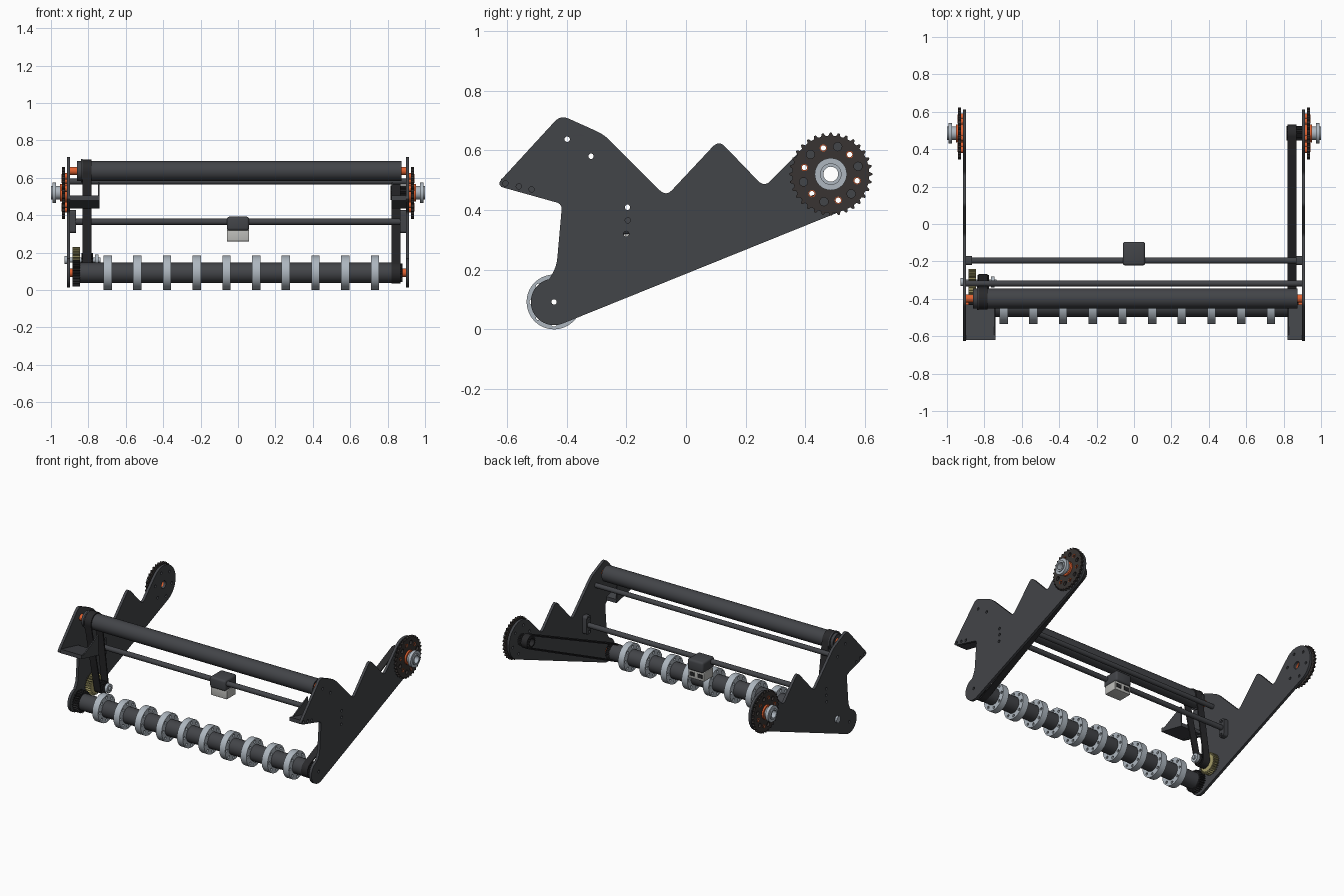
import bpy, bmesh
from math import sin, cos, pi, radians, hypot, atan2, acos
from mathutils import Matrix, Vector

if "Cube" in bpy.data.objects:
    bpy.data.objects.remove(bpy.data.objects["Cube"])


def material(name, rgb):
    m = bpy.data.materials.new(name)
    m.diffuse_color = (*rgb, 1)
    m.use_nodes = True
    m.node_tree.nodes["Principled BSDF"].inputs["Base Color"].default_value = m.diffuse_color
    return m


DARK = material("dark_grey", (0.055, 0.058, 0.065))
BLACK = material("black_rubber", (0.022, 0.022, 0.024))
SPROCKET = material("sprocket_brown", (0.04, 0.034, 0.032))
SILVER = material("silver", (0.42, 0.47, 0.52))
ORANGE = material("orange", (0.75, 0.12, 0.03))
BRASS = material("olive_brass", (0.38, 0.34, 0.14))
LIGHT = material("light_grey", (0.5, 0.5, 0.48))
TO_SIDE = Matrix(((0, 0, 1, 0), (1, 0, 0, 0), (0, 1, 0, 0), (0, 0, 0, 1)))


# --- profile helpers, all in (y, z) ---
def arc(c, r, a0, a1, n=24):
    return [(c[0] + r * cos(radians(a0 + (a1 - a0) * i / n)),
             c[1] + r * sin(radians(a0 + (a1 - a0) * i / n))) for i in range(n + 1)]


def circle(c, r, n=32):
    return arc(c, r, 0, 360, n)[:-1]


def fillet(p, c, q, d, n=6):
    c = Vector(c)
    a = c + (Vector(p) - c).normalized() * d
    b = c + (Vector(q) - c).normalized() * d
    return [tuple(a * (1 - t) ** 2 + c * 2 * t * (1 - t) + b * t * t)
            for t in [i / n for i in range(n + 1)]]


def rounded(pts, d):
    out = []
    for i, p in enumerate(pts):
        out += fillet(pts[i - 1], p, pts[(i + 1) % len(pts)], d)
    return out


def gear(c, r, depth, teeth):
    pts = []
    for i in range(teeth):
        for f, k in ((-.3, 1), (-.1, 0), (.1, 0), (.3, 1)):
            a = 2 * pi * (i + f) / teeth
            rr = r - depth * k
            pts.append((c[0] + rr * cos(a), c[1] + rr * sin(a)))
    return pts


def belt_loop(c1, r1, c2, r2):
    dx, dz = c2[0] - c1[0], c2[1] - c1[1]
    t = atan2(dz, dx) * 180 / pi
    k = acos((r1 - r2) / hypot(dx, dz)) * 180 / pi
    return arc(c2, r2, t - k, t + k) + arc(c1, r1, t + k, t + 360 - k)


# --- solid helpers ---
def finish(name, me, mat):
    me.materials.clear()
    me.materials.append(mat)
    me.shade_smooth()
    me.set_sharp_from_angle(angle=radians(30))
    ob = bpy.data.objects.new(name, me)
    bpy.context.collection.objects.link(ob)
    return ob


def prism(name, loops, x0, x1, mat):
    """Outline plus hole loops, extruded along x."""
    x0, x1 = min(x0, x1), max(x0, x1)
    cu = bpy.data.curves.new(name, 'CURVE')
    cu.dimensions = '2D'
    cu.fill_mode = 'BOTH'
    cu.extrude = (x1 - x0) / 2
    for pts in loops:
        sp = cu.splines.new('POLY')
        sp.points.add(len(pts) - 1)
        for p, v in zip(sp.points, pts):
            p.co = (v[0], v[1], 0, 1)
        sp.use_cyclic_u = True
    tmp = bpy.data.objects.new("tmp", cu)
    me = bpy.data.meshes.new_from_object(tmp)
    bpy.data.objects.remove(tmp)
    me.transform(Matrix.Translation(((x0 + x1) / 2, 0, 0)) @ TO_SIDE)
    bm = bmesh.new()
    bm.from_mesh(me)
    bmesh.ops.remove_doubles(bm, verts=bm.verts, dist=1e-5)
    bmesh.ops.recalc_face_normals(bm, faces=bm.faces)
    bm.to_mesh(me)
    bm.free()
    return finish(name, me, mat)


def tube(name, c, r, x0, x1, mat, bore=0):
    return prism(name, [circle(c, r)] + ([circle(c, bore, 20)] if bore else []), x0, x1, mat)


def box(name, lo, hi, mat, bevel=0):
    bm = bmesh.new()
    bmesh.ops.create_cube(bm, size=1)
    for v in bm.verts:
        v.co = [(a + b) / 2 + (b - a) * k for a, b, k in zip(lo, hi, v.co)]
    if bevel:
        bmesh.ops.bevel(bm, geom=bm.edges[:], offset=bevel, segments=3, profile=.5, affect='EDGES')
    me = bpy.data.meshes.new(name)
    bm.to_mesh(me)
    bm.free()
    return finish(name, me, mat)


# --- axis positions (y, z) ---
PIVOT, LOW, TOP = (.485, .52), (-.442, .092), (-.398, .637)
BRACE, CAM, IDLER = (-.318, .58), (-.195, .365), (-.31, .16)
ring = [(PIVOT[0] + .091 * cos(radians(a)), PIVOT[1] + .091 * sin(radians(a)))
        for a in range(46, 406, 60)]
slots = [(PIVOT[0] + .095 * cos(radians(a)), PIVOT[1] + .095 * sin(radians(a)))
         for a in range(76, 436, 60)]

# side plate outline, clockwise from the front tip
corners = [(-.415, .42), (-.637, .482), (-.42, .718), (-.275, .653), (-.067, .445),
           (.11, .634), (.262, .476), (.394, .61)]
outline = []
for i in range(1, 7):
    outline += fillet(corners[i - 1], corners[i], corners[i + 1], .03)
outline += arc(PIVOT, .128, 135, -67.8, 32)
outline += arc(LOW, .078, -67.8, -258)
outline += fillet((-.455, .17), (-.432, .19), (-.43, .25), .06)[2:]
outline += fillet((-.43, .25), (-.415, .42), (-.62, .477), .02)
holes = [(-.605, .489), (-.56, .479), (-.517, .469), TOP, BRACE,
         (-.196, .409), CAM, (-.2, .32), LOW]

for s, side in ((-1, "left"), (1, "right")):
    prism(side + "_side_plate", [outline] + [circle(h, .009, 16) for h in holes]
          + [circle(h, .009, 16) for h in ring] + [circle(PIVOT, .025)], s * .897, s * .915, DARK)
    # sprocket, spacers and hub
    prism(side + "_sprocket", [gear(PIVOT, .139, .01, 32), circle(PIVOT, .025)]
          + [circle(h, .009, 16) for h in ring] + [circle(h, .014, 16) for h in slots],
          s * .926, s * .941, SPROCKET)
    for h in ring:
        tube(side + "_sprocket_spacer", h, .017, s * .915, s * .926, ORANGE, .009)
        tube(side + "_sprocket_bushing", h, .012, s * .941, s * .944, ORANGE, .009)
    tube(side + "_pivot_spacer", PIVOT, .05, s * .915, s * .926, ORANGE, .025)
    tube(side + "_hub_ring", PIVOT, .048, s * .941, s * .953, ORANGE, .025)
    tube(side + "_hub_barrel", PIVOT, .036, s * .953, s * 1.0, SILVER, .025)
    tube(side + "_hub_flange", PIVOT, .054, s * .972, s * .993, SILVER, .03)
    # bearings at the roller ends
    for c, nm in ((TOP, "_upper_bearing"), (LOW, "_lower_bearing")):
        tube(side + nm, c, .022, s * .855, s * .897, ORANGE, .009)
    # sensor rod clamp
    prism(side + "_rod_clamp", [rounded([(-.22, .305), (-.22, .427), (-.172, .427), (-.172, .305)], .016)]
          + [circle(h, .009, 16) for h in holes[5:8]], s * .865, s * .897, DARK)
    # slanted front shelf with gusset
    inner = .74 if s < 0 else .822
    prism(side + "_front_shelf", [[(-.62, .478), (-.62, .505), (-.43, .46), (-.43, .435)]],
          s * inner, s * .897, DARK)
    prism(side + "_shelf_gusset", [[(-.60, .495), (-.435, .575), (-.435, .455)]],
          s * inner, s * (inner + .008), DARK)

# rollers and cross rods
tube("upper_roller", TOP, .053, -.86, .875, DARK, .044)
tube("lower_roller", LOW, .054, -.85, .85, DARK, .044)
tube("brace_rod", BRACE, .016, -.897, .897, DARK, .009)
tube("sensor_rod", CAM, .017, -.897, .897, DARK, .009)
for c, r, nm in ((TOP, .05, "upper"), (LOW, .05, "lower")):
    for s in (-1, 1):
        tube(nm + "_roller_cap", c, r, s * .838, s * .853, DARK, .009)

# intake wheels along the lower roller
spokes = [circle((LOW[0] + .074 * cos(k * pi / 4), LOW[1] + .074 * sin(k * pi / 4)), .009, 12)
          for k in range(8)]
for i in range(10):
    x = -.697 + i * .1588
    prism("intake_wheel", [circle(LOW, .092, 40), circle(LOW, .054)] + spokes,
          x - .022, x + .022, SILVER)

# right drive belt, lower roller to pivot
prism("drive_belt", [belt_loop(LOW, .056, PIVOT, .046), belt_loop(LOW, .048, PIVOT, .038)],
      .822, .868, BLACK)
prism("drive_pulley", [gear(PIVOT, .038, .006, 20), circle(PIVOT, .025)], .815, .897, BLACK)
prism("lower_drive_pulley", [gear(LOW, .05, .007, 24), circle(LOW, .009, 16)], .815, .88, BLACK)

# left transfer belt, idler shaft to upper roller
prism("transfer_belt", [belt_loop(IDLER, .044, TOP, .06), belt_loop(IDLER, .036, TOP, .052)],
      -.832, -.782, BLACK)
prism("idler_pulley", [gear(IDLER, .037, .006, 20)], -.838, -.776, BLACK)
tube("upper_pulley_flange", TOP, .063, -.84, -.832, DARK, .02)
prism("lower_gear", [gear(LOW, .072, .012, 28), circle(LOW, .009, 16)], -.884, -.846, BLACK)
prism("idler_gear", [gear(IDLER, .07, .012, 28)], -.884, -.846, BRASS)
tube("idler_shaft", IDLER, .013, -.925, -.735, SILVER)
tube("idler_shaft_cap", IDLER, .03, -.765, -.745, SILVER)
tube("idler_shaft_nut", IDLER, .022, -.928, -.915, SILVER)

# sensor on the middle of the rod
box("sensor_mount", (-.06, -.222, .318), (.06, -.095, .392), DARK, .014)
box("sensor_body", (-.06, -.205, .26), (.06, -.108, .32), LIGHT, .004)
for x in (-.03, .03):
    box("sensor_port", (x - .018, -.112, .278), (x + .018, -.105, .304), BLACK)
